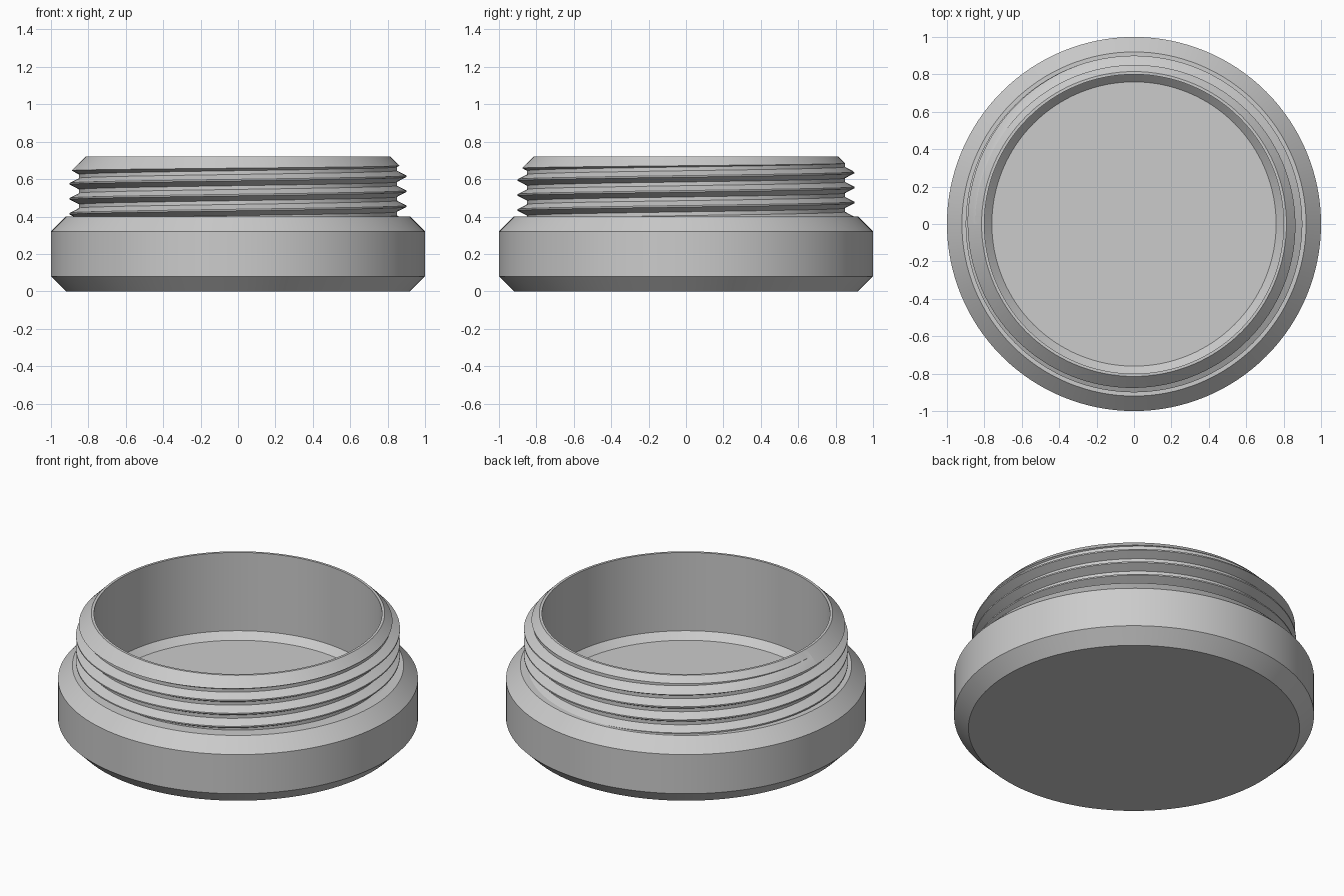
import bpy, bmesh, math
from mathutils import Vector

if "Cube" in bpy.data.objects:
    bpy.data.objects.remove(bpy.data.objects["Cube"], do_unlink=True)

SEGMENTS = 128
PITCH = 0.08
TURNS = 12

# Single plain grey
grey = bpy.data.materials.new("plain grey")
grey.use_nodes = True
color = (0.6, 0.6, 0.6, 1)
grey.diffuse_color = color
grey.node_tree.nodes["Principled BSDF"].inputs["Base Color"].default_value = color


def make_object(name, bm):
    bmesh.ops.recalc_face_normals(bm, faces=bm.faces[:])
    mesh = bpy.data.meshes.new(name)
    bm.to_mesh(mesh)
    bm.free()
    mesh.materials.append(grey)
    obj = bpy.data.objects.new(name, mesh)
    bpy.context.scene.collection.objects.link(obj)
    return obj


def revolve(name, profile):
    """Turn an (r, z) profile about the axis and cap both ends."""
    bm = bmesh.new()
    verts = [bm.verts.new((r, 0, z)) for r, z in profile]
    edges = [bm.edges.new(pair) for pair in zip(verts, verts[1:])]
    bmesh.ops.spin(bm, geom=verts + edges, cent=(0, 0, 0), axis=(0, 0, 1),
                   angle=math.tau, steps=SEGMENTS)
    bmesh.ops.remove_doubles(bm, verts=bm.verts[:], dist=0.0001)
    bmesh.ops.holes_fill(bm, edges=[e for e in bm.edges if e.is_boundary], sides=0)
    return make_object(name, bm)


def threaded_rod(name, start):
    """Solid rod with a right-handed helical ridge."""
    ridge = [(0.85, -0.03), (0.90, -0.004), (0.90, 0.004), (0.85, 0.03)]
    bm = bmesh.new()
    columns = []
    for j in range(SEGMENTS):
        a = math.tau * j / SEGMENTS
        rise = start + PITCH * j / SEGMENTS
        columns.append([bm.verts.new((r * math.cos(a), r * math.sin(a),
                                      rise + PITCH * t + dz))
                        for t in range(TURNS) for r, dz in ridge])
    # The last column meets the first one a full turn higher
    columns.append(columns[0][len(ridge):])
    for left, right in zip(columns, columns[1:]):
        for k in range(len(right) - 1):
            bm.faces.new((left[k], right[k], right[k + 1], left[k + 1]))
    # Close each end with a fan to the axis
    middle = start + PITCH * TURNS / 2
    rims = [e for e in bm.edges if e.is_boundary]
    low = bm.verts.new((0, 0, start - PITCH))
    high = bm.verts.new((0, 0, start + PITCH * (TURNS + 1)))
    for e in rims:
        pole = low if e.verts[0].co.z < middle else high
        bm.faces.new((e.verts[0], e.verts[1], pole))
    return make_object(name, bm)


# Chamfered outer base, with a recess that receives the neck
base = revolve("base", [(0.82, 0.10), (0.82, 0.40), (0.92, 0.40), (1, 0.32),
                        (1, 0.08), (0.92, 0)])

# Hollow cup with a bevelled lip, trimmed to the thread shape
neck = revolve("threaded_neck", [(0.76, 0.20), (0.80, 0.24), (0.80, 0.72),
                                 (0.815, 0.72), (0.95, 0.585), (0.95, 0.15)])
cutter = threaded_rod("thread_cutter", 0.455 - 6 * PITCH)
cutter.hide_render = True
trim = neck.modifiers.new("thread", 'BOOLEAN')
trim.operation = 'INTERSECT'
trim.solver = 'EXACT'
trim.object = cutter
bpy.context.view_layer.objects.active = neck
bpy.ops.object.modifier_apply(modifier=trim.name)
bpy.data.objects.remove(cutter, do_unlink=True)

# Smooth round walls, crisp chamfers and thread edges
for obj in bpy.context.scene.objects:
    obj.select_set(obj in (base, neck))
bpy.ops.object.shade_smooth_by_angle(angle=math.radians(25))
